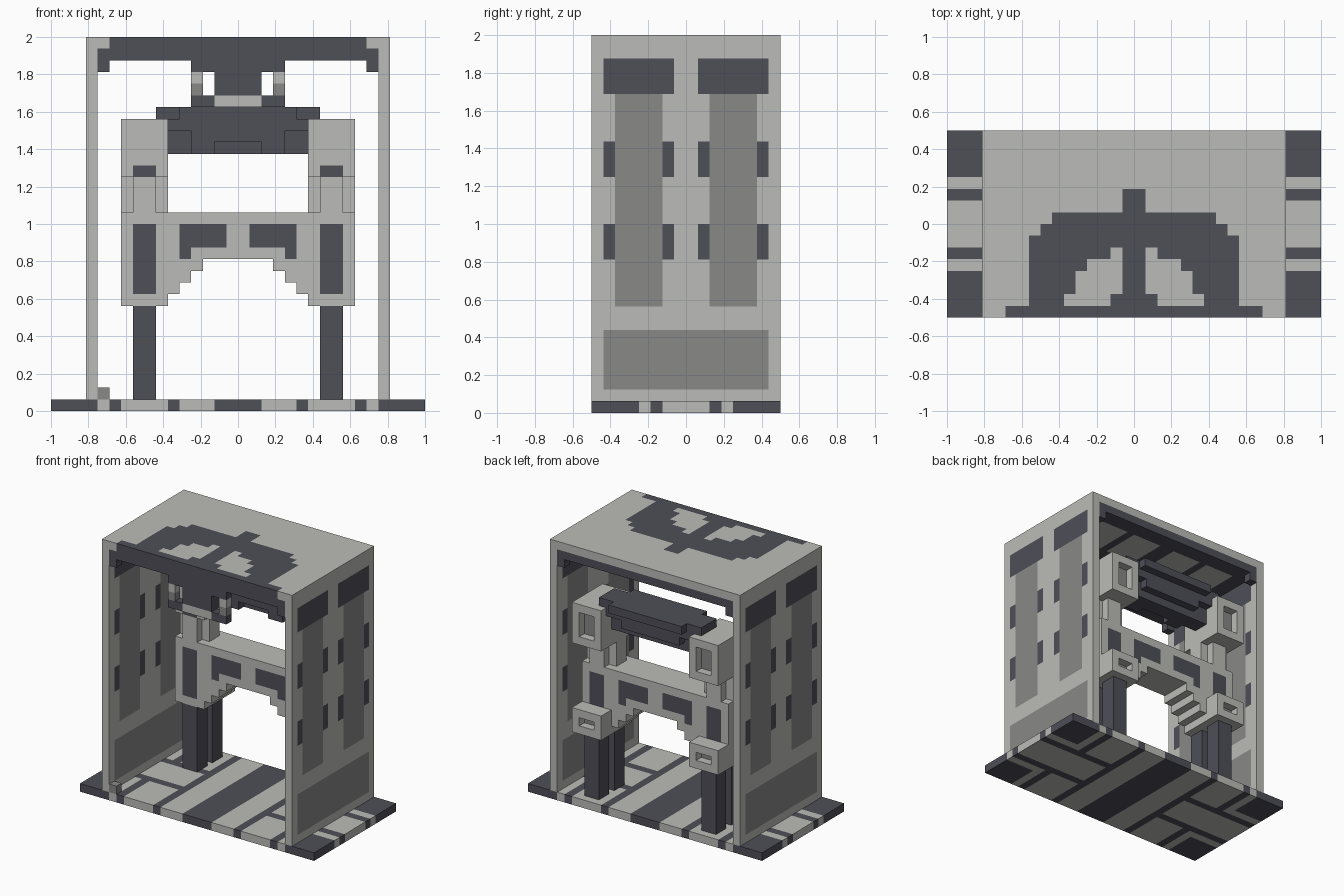
import bpy, bmesh

cube = bpy.data.objects.get("Cube")
if cube:
    bpy.data.objects.remove(cube, do_unlink=True)

U = 1 / 16  # block size
LIGHT, DARK, MID = 0, 1, 2


def material(name, rgb):
    m = bpy.data.materials.new(name)
    m.use_nodes = True
    m.diffuse_color = (*rgb, 1)
    m.node_tree.nodes["Principled BSDF"].inputs["Base Color"].default_value = (*rgb, 1)
    return m


MATS = [material("light_stone", (0.5, 0.5, 0.48)),
        material("dark_slate", (0.077, 0.077, 0.097)),
        material("mid_grey", (0.246, 0.246, 0.242))]


def blocks(name, lo, hi, rule):
    """Block solid; rule(x, y, z) at a cell centre gives a colour, or None for empty."""
    cells = {}
    for x in range(lo[0], hi[0]):
        for y in range(lo[1], hi[1]):
            for z in range(lo[2], hi[2]):
                c = rule(x + .5, y + .5, z + .5)
                if c is not None:
                    cells[x, y, z] = c
    bm = bmesh.new()
    for cell, colour in cells.items():
        for axis in range(3):
            for side in (0, 1):
                near = list(cell)
                near[axis] += 2 * side - 1
                if tuple(near) in cells:
                    continue
                a, b = (axis + 1) % 3, (axis + 2) % 3
                ring = [(0, 0), (1, 0), (1, 1), (0, 1)]
                corners = []
                for i, j in ring if side else ring[::-1]:
                    p = list(cell)
                    p[axis] += side
                    p[a] += i
                    p[b] += j
                    corners.append(bm.verts.new([v * U for v in p]))
                bm.faces.new(corners).material_index = colour
    bmesh.ops.remove_doubles(bm, verts=bm.verts, dist=U / 100)
    mesh = bpy.data.meshes.new(name)
    bm.to_mesh(mesh)
    bm.free()
    for m in MATS:
        mesh.materials.append(m)
    ob = bpy.data.objects.new(name, mesh)
    bpy.context.collection.objects.link(ob)
    return ob


def box(name, lo, hi, colour):
    """Plain one-colour box, in block units."""
    bm = bmesh.new()
    bmesh.ops.create_cube(bm, size=1)
    for v in bm.verts:
        v.co = [(lo[i] + (v.co[i] + .5) * (hi[i] - lo[i])) * U for i in range(3)]
    mesh = bpy.data.meshes.new(name)
    bm.to_mesh(mesh)
    bm.free()
    mesh.materials.append(MATS[colour])
    bpy.context.collection.objects.link(bpy.data.objects.new(name, mesh))


def pair(name, lo, hi, colour):
    """Box on the left side and its mirror on the right."""
    box("left_" + name, lo, hi, colour)
    box("right_" + name, (-hi[0], lo[1], lo[2]), (-lo[0], hi[1], hi[2]), colour)


def within(v, a, b):
    return a < v < b


# Paved floor
def floor_rule(x, y, z):
    x, y = abs(x), abs(y)
    if x < 6:
        return DARK if x < 2 or x > 5 else LIGHT
    if x > 12 and y > 4:
        return DARK
    if x > 11 and y > 3:
        return LIGHT
    if x > 10 and y > 2:
        return DARK
    return DARK if within(y, 2, 3) else LIGHT


blocks("floor", (-16, -8, 0), (16, 8, 1), floor_rule)


# Side walls with painted panels
def wall_rule(x, y, z):
    y = abs(y)
    if y < 7 and within(z, 2, 7):
        return MID
    if within(y, 1, 7) and within(z, 27, 30):
        return DARK
    if within(y, 2, 6) and within(z, 9, 27):
        return MID
    if within(y, 1, 7) and (within(z, 13, 16) or within(z, 20, 23)):
        return DARK
    return LIGHT


blocks("left_wall", (12, -8, 1), (13, 8, 32), wall_rule)
blocks("right_wall", (-13, -8, 1), (-12, 8, 32), wall_rule)


# Roof with a painted emblem-like fan
def roof_rule(x, y, z):
    x = abs(x)
    if y < -7:
        return DARK if x < 11 else LIGHT
    hole = (within(x, 1, 2) and within(y, -6, -2) or within(x, 2, 4) and y < -3
            or within(x, 4, 5) and y < -4 or within(x, 5, 6) and y < -6)
    fan = x < 9 and y < -1 or x < 8 and y < 0 or x < 7 and y < 1 or x < 1 and y < 3
    return DARK if fan and not hole else LIGHT


blocks("roof", (-12, -8, 31), (12, 8, 32), roof_rule)


# Ceiling with light panels between dark ribs
def ceiling_rule(x, y, z):
    x, y = abs(x), abs(y)
    return LIGHT if (within(x, 1, 5) or within(x, 6, 10)) and within(y, 1, 6) else DARK


blocks("ceiling", (-12, -8, 30), (12, 8, 31), ceiling_rule)
pair("front_bracket", (11, -8, 29), (12, -7, 30), DARK)
pair("back_bracket", (11, 7, 29), (12, 8, 30), DARK)

# Hanging lantern at the front edge
box("lantern_mount", (-4, -8, 29), (4, -7, 30), DARK)
box("lantern_body", (-2, -8, 27), (2, -6, 29), DARK)
box("lantern_base", (-2, -8, 26), (2, -6, 27), LIGHT)
pair("lantern_foot", (2, -8, 26), (4, -7, 27), DARK)
pair("lantern_glass", (3, -8, 27), (4, -7, 28), MID)
pair("lantern_cap", (3, -8, 28), (4, -7, 29), LIGHT)

# Small block by the front of the right wall
box("corner_block", (-12, -8, 1), (-11, -7, 2), MID)


# Gate beam with a stepped arch and painted panels
def gate_rule(x, y, z):
    x = abs(x)
    bottom = 13 - min(4, max(0, int(x) - 2))
    if z < bottom:
        return None
    if within(x, 7, 9) and within(z, 10, 16):
        return DARK
    if within(x, 1, 5) and within(z, 14, 16) or within(x, 4, 5) and within(z, 13, 14):
        return DARK
    return LIGHT


blocks("gate_beam", (-10, 2, 9), (10, 6, 17), gate_rule)

# Legs below the beam and cross-shaped posts above it
pair("front_leg", (7, 2, 1), (9, 4, 9), DARK)
pair("back_leg", (7, 5, 1), (9, 7, 9), DARK)


def post_rule(x, y, z):
    return LIGHT if within(abs(x), 7, 9) or within(y, 3, 5) else None


blocks("left_post", (6, 2, 17), (10, 6, 20), post_rule)
blocks("right_post", (-10, 2, 17), (-6, 6, 20), post_rule)


# Beam-end housings with a recessed opening at the back
def lower_rule(x, y, z):
    if within(abs(x), 7, 9) and within(z, 10, 11):
        return None if y > 7 else MID
    return LIGHT


def upper_rule(x, y, z):
    if within(abs(x), 7, 9):
        if y > 6 and within(z, 21, 24):
            return None if y > 7 else MID
        if y < 3 and z < 21:
            return DARK
    return LIGHT


for side, x0 in (("left", 6), ("right", -10)):
    blocks(side + "_lower_housing", (x0, 6, 9), (x0 + 4, 8, 12), lower_rule)
    blocks(side + "_upper_housing", (x0, 2, 20), (x0 + 4, 8, 25), upper_rule)


# Dark stepped crossbar between the upper housings
def crossbar_rule(x, y, z):
    x = abs(x)
    if z > 25:
        keep = within(y, 4, 7) or x < 5 and y > 3
    elif z > 24:
        keep = x < 6 and within(y, 3, 7)
    elif z > 23:
        keep = x < 6 and within(y, 4, 6) or x < 4 and within(y, 3, 7)
    else:
        keep = x < 6 and within(y, 4, 6) or within(x, 2, 4) and y < 5 and z > 22
    return DARK if keep else None


blocks("crossbar", (-7, 3, 22), (7, 8, 26), crossbar_rule)
